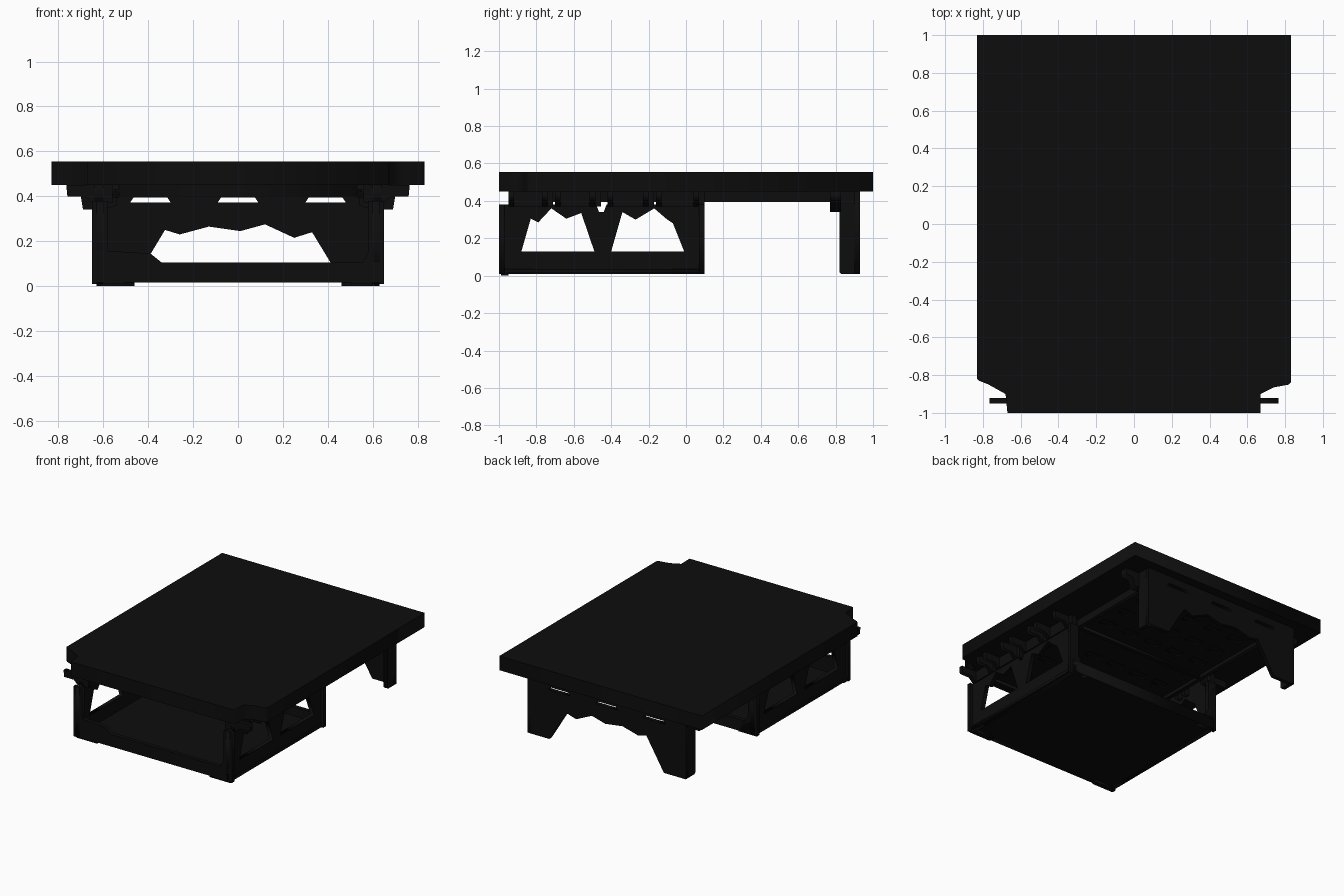
import bpy
from mathutils import Matrix

if "Cube" in bpy.data.objects:
    bpy.data.objects.remove(bpy.data.objects["Cube"], do_unlink=True)

black = bpy.data.materials.new("matte black")
black.use_nodes = True
COLOUR = (0.004, 0.004, 0.004, 1)
black.diffuse_color = COLOUR
black.node_tree.nodes["Principled BSDF"].inputs["Base Color"].default_value = COLOUR

# Local x, y and z of a flat profile, expressed in world axes
TURN = {
    "x": Matrix(((0, 0, 1), (1, 0, 0), (0, 1, 0))),
    "y": Matrix(((1, 0, 0), (0, 0, -1), (0, 1, 0))),
    "z": Matrix.Identity(3),
}


def plate(name, axis, low, high, *loops):
    """Extrude an outline, with later loops as holes, from low to high on an axis."""
    curve = bpy.data.curves.new(name, "CURVE")
    curve.dimensions = "2D"
    curve.fill_mode = "BOTH"
    curve.extrude = (high - low) / 2
    for loop in loops:
        spline = curve.splines.new("POLY")
        spline.points.add(len(loop) - 1)
        for point, (u, v) in zip(spline.points, loop):
            point.co = (u, v, 0, 1)
        spline.use_cyclic_u = True
    obj = bpy.data.objects.new(name, curve)
    bpy.context.collection.objects.link(obj)
    centre = [0, 0, 0]
    centre["xyz".index(axis)] = (low + high) / 2
    obj.matrix_world = Matrix.Translation(centre) @ TURN[axis].to_4x4()
    bpy.ops.object.select_all(action="DESELECT")
    obj.select_set(True)
    bpy.context.view_layer.objects.active = obj
    bpy.ops.object.convert(target="MESH")
    obj = bpy.context.object
    obj.data.materials.clear()
    obj.data.materials.append(black)
    return obj


def rect(u0, v0, u1, v1):
    return [(u0, v0), (u1, v0), (u1, v1), (u0, v1)]


def box(name, x0, x1, y0, y1, z0, z1):
    return plate(name, "z", z0, z1, rect(x0, y0, x1, y1))


def sided(name, axis, a, b, *loops):
    """Make a left and a right copy across the x = 0 plane."""
    for side, s in (("left", 1), ("right", -1)):
        if axis == "x":
            plate(f"{side}_{name}", axis, *sorted((s * a, s * b)), *loops)
        else:
            plate(f"{side}_{name}", axis, a, b, *[[(s * u, v) for u, v in l] for l in loops])


# Table top with notched front corners
plate("table_top", "z", 0.45, 0.555, [
    (-0.67, -1), (0.67, -1), (0.67, -0.9), (0.74, -0.865), (0.82, -0.85), (0.83, -0.84),
    (0.83, 1), (-0.83, 1), (-0.83, -0.82), (-0.82, -0.83), (-0.77, -0.85), (-0.68, -0.9)])

# Tray floor, lips and feet
box("tray_floor", -0.64, 0.64, -0.99, 0.09, 0.015, 0.035)
box("tray_back_lip", -0.63, 0.63, 0.07, 0.1, 0.015, 0.1)
plate("tray_front_lip", "y", -1, -0.97, [
    (-0.63, 0.015), (0.63, 0.015), (0.63, 0.105), (-0.34, 0.105), (-0.39, 0.145), (-0.63, 0.16)])
sided("front_foot", "z", 0, 0.03, rect(0.46, -0.99, 0.63, -0.95))

# Tray sides with jagged windows and a small notch between them
sided("tray_side", "x", 0.6, 0.63,
      [(-1, 0.01), (0.1, 0.01), (0.1, 0.38), (-0.425, 0.38), (-0.44, 0.34),
       (-0.465, 0.34), (-0.48, 0.38), (-1, 0.38)],
      [(-0.88, 0.13), (-0.49, 0.13), (-0.56, 0.335), (-0.64, 0.305), (-0.72, 0.36),
       (-0.79, 0.285), (-0.83, 0.305)],
      [(-0.4, 0.13), (-0.01, 0.13), (-0.07, 0.28), (-0.1, 0.3), (-0.17, 0.36),
       (-0.27, 0.3), (-0.34, 0.34)])

# Corner posts of the tray
for label, y0, y1 in (("front", -1, -0.97), ("rear", 0.07, 0.1)):
    sided(label + "_post", "y", y0, y1,
          [(0.65, 0.01), (0.5, 0.01), (0.58, 0.15), (0.58, 0.38), (0.65, 0.38)])

# Brackets joining tray sides to the top
BRACKET = [(0.56, 0.45), (0.56, 0.37), (0.65, 0.37), (0.68, 0.4), (0.76, 0.4), (0.765, 0.45)]
for i, (start, end) in enumerate(((-0.95, -0.74), (-0.7, -0.485), (-0.42, -0.2), (-0.16, 0.07))):
    sided(f"side_rail_{i}", "x", 0.6, 0.64, rect(start, 0.37, end + 0.03, 0.45))
    for j, y in enumerate((start, end - 0.03)):
        sided(f"side_bracket_{i}_{j}", "y", y, y + 0.03, BRACKET)

# Slatted frame under the top
box_edges = rect(-0.55, -0.9, 0.55, 0.82)
slots = [rect(x - 0.06, y - 0.03, x + 0.06, y + 0.03)
         for x in (-0.4, -0.2, 0, 0.2, 0.4) for y in (-0.7, -0.45, -0.2, 0.2, 0.4, 0.6)]
plate("slatted_frame", "z", 0.42, 0.43, box_edges, *slots)
sided("frame_rail", "x", 0.53, 0.56, rect(-0.9, 0.395, 0.82, 0.45))
for i, y in enumerate((-0.9, 0.04, 0.78)):
    box(f"frame_crossbar_{i}", -0.54, 0.54, y, y + 0.03, 0.4, 0.45)

# Rear panel with jagged arch and three slots
plate("rear_panel", "y", 0.9, 0.93,
      [(-0.65, 0.01), (-0.47, 0.01), (-0.325, 0.25), (-0.26, 0.23), (-0.13, 0.265),
       (0.01, 0.245), (0.12, 0.275), (0.25, 0.215), (0.33, 0.24), (0.47, 0.01),
       (0.65, 0.01), (0.65, 0.45), (-0.65, 0.45)],
      *[[(x - 0.09, 0.373), (x + 0.09, 0.373), (x + 0.075, 0.395), (x - 0.075, 0.395)]
        for x in (-0.39, 0, 0.39)])

# Rear leg flanges and outer brackets
sided("rear_flange", "x", 0.62, 0.65,
      [(0.82, 0.02), (0.83, 0.01), (0.92, 0.01), (0.93, 0.02), (0.93, 0.45),
       (0.78, 0.45), (0.78, 0.4), (0.82, 0.36)])
sided("rear_bracket", "y", 0.77, 0.83,
      [(0.54, 0.45), (0.54, 0.36), (0.6, 0.34), (0.69, 0.34), (0.7, 0.4),
       (0.76, 0.4), (0.765, 0.45)])
